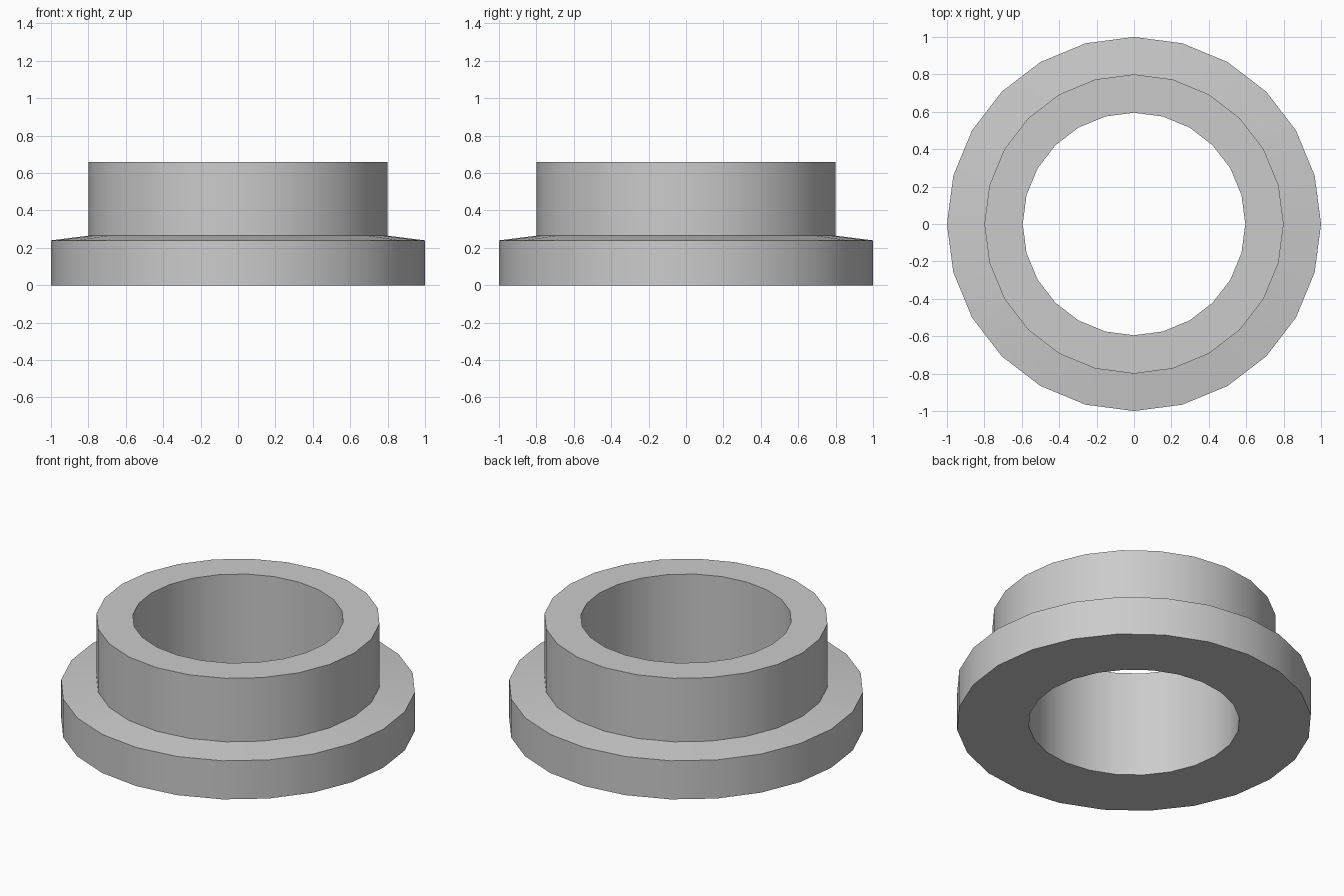
import bpy, bmesh, math

if "Cube" in bpy.data.objects:
    bpy.data.objects.remove(bpy.data.objects["Cube"])

SIDES = 24
BORE = 0.595

# Plain grey metal
grey = bpy.data.materials.new("grey")
grey.diffuse_color = (0.6, 0.6, 0.6, 1)
grey.use_nodes = True
grey.node_tree.nodes["Principled BSDF"].inputs["Base Color"].default_value = grey.diffuse_color

# Cross-section (radius, height): flange, sloped shoulder, raised collar, bore
profile = [(BORE, 0), (1, 0), (1, 0.24), (0.8, 0.265), (0.8, 0.66), (BORE, 0.66)]

# Revolve the closed cross-section around z
bm = bmesh.new()
rings = []
for i in range(SIDES):
    a = 2 * math.pi * i / SIDES
    rings.append([bm.verts.new((r * math.cos(a), r * math.sin(a), z)) for r, z in profile])
n = len(profile)
for i in range(SIDES):
    here, after = rings[i], rings[(i + 1) % SIDES]
    for j in range(n):
        k = (j + 1) % n
        bm.faces.new((here[j], after[j], after[k], here[k]))
bmesh.ops.recalc_face_normals(bm, faces=bm.faces)

mesh = bpy.data.meshes.new("flanged_bushing")
bm.to_mesh(mesh)
bm.free()
mesh.materials.append(grey)
bushing = bpy.data.objects.new("flanged_bushing", mesh)
bpy.context.collection.objects.link(bushing)

# Smooth round walls, crisp rims
bpy.context.view_layer.objects.active = bushing
bushing.select_set(True)
bpy.ops.object.shade_smooth_by_angle(angle=math.radians(30))
